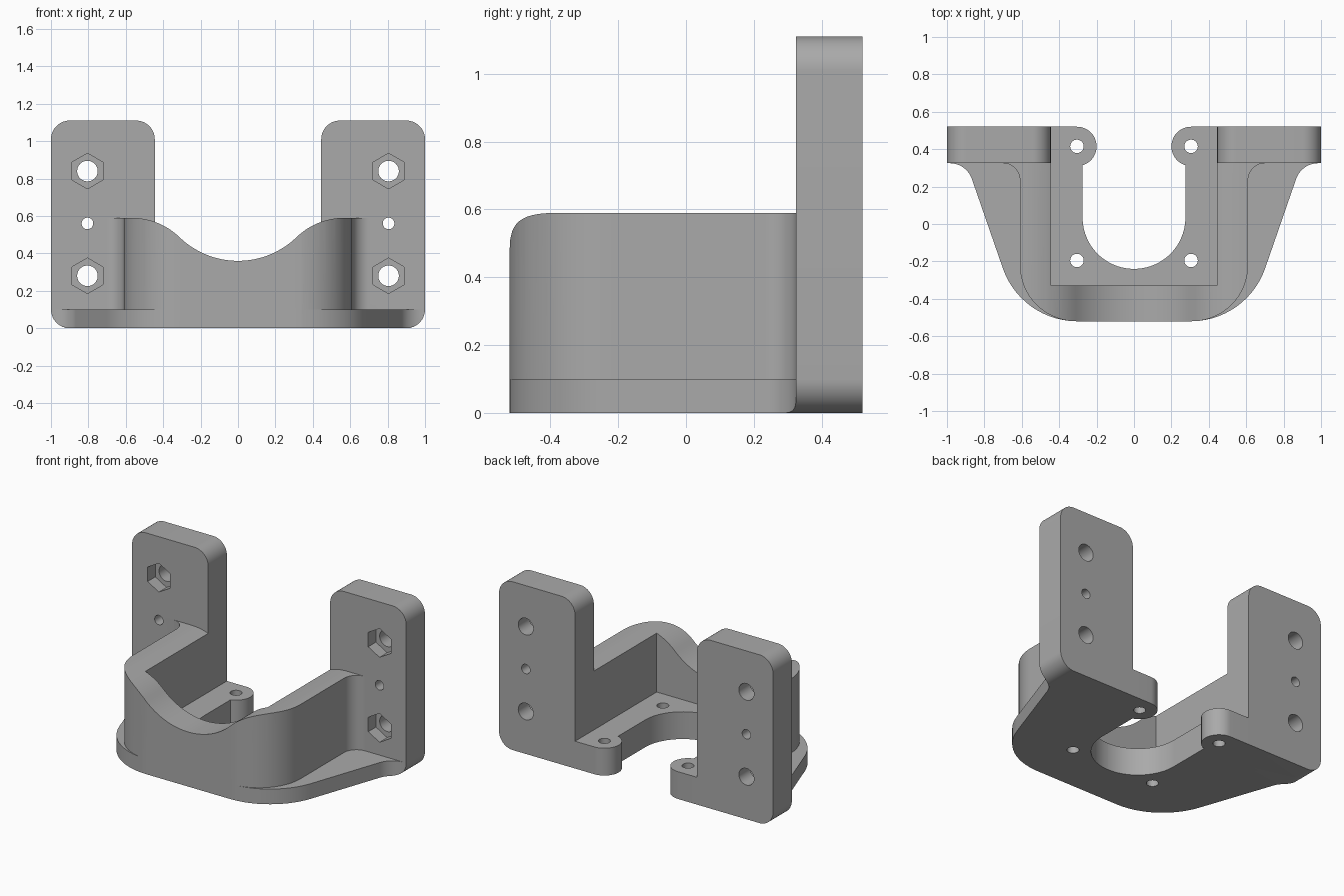
import bpy
import math
from mathutils import Vector

if "Cube" in bpy.data.objects:
    bpy.data.objects.remove(bpy.data.objects["Cube"], do_unlink=True)

grey = bpy.data.materials.new("grey plastic")
grey.use_nodes = True
grey.diffuse_color = (0.4, 0.4, 0.4, 1)
grey.node_tree.nodes["Principled BSDF"].inputs["Base Color"].default_value = (0.4, 0.4, 0.4, 1)

FLOOR, WALL_TOP, HEIGHT = 0.18, 0.59, 1.11
BACK, FACE, FRONT = 0.52, 0.325, -0.52
INNER = 0.445


def rounded(corners, steps=14):
    """Outline from (u, v, radius) corners, each replaced by a fillet arc."""
    pts = []
    for i, (u, v, r) in enumerate(corners):
        p = Vector((u, v))
        if r == 0:
            pts.append(p)
            continue
        a = (Vector(corners[i - 1][:2]) - p).normalized()
        b = (Vector(corners[(i + 1) % len(corners)][:2]) - p).normalized()
        half = a.angle(b) / 2
        centre = p + (a + b).normalized() * (r / math.sin(half))
        start = p + a * (r / math.tan(half)) - centre
        end = p + b * (r / math.tan(half)) - centre
        sweep = start.angle_signed(end)
        for k in range(steps + 1):
            t = -sweep * k / steps
            c, s = math.cos(t), math.sin(t)
            pts.append(centre + Vector((c * start.x - s * start.y, s * start.x + c * start.y)))
    return pts


def circle(u, v, r, n=40, turn=0.0):
    return [(u + r * math.cos(turn + math.tau * k / n),
             v + r * math.sin(turn + math.tau * k / n)) for k in range(n)]


def mirrored(right):
    """Close a right half outline with its reflection."""
    return right + [(-c[0], *c[1:]) for c in reversed(right)]


def prism(name, pts, lo, hi, axis="z"):
    """Extrude an outline along z (outline in xy) or along y (outline in xz)."""
    n = len(pts)
    place = (lambda u, v, w: (u, v, w)) if axis == "z" else (lambda u, v, w: (u, w, v))
    verts = [place(p[0], p[1], w) for w in (lo, hi) for p in pts]
    faces = [list(range(n)), list(range(n, 2 * n))]
    faces += [(i, (i + 1) % n, n + (i + 1) % n, n + i) for i in range(n)]
    mesh = bpy.data.meshes.new(name)
    mesh.from_pydata(verts, [], faces)
    obj = bpy.data.objects.new(name, mesh)
    bpy.context.collection.objects.link(obj)
    mesh.materials.append(grey)
    bpy.context.view_layer.objects.active = obj
    bpy.ops.object.mode_set(mode="EDIT")
    bpy.ops.mesh.select_all(action="SELECT")
    bpy.ops.mesh.normals_make_consistent(inside=False)
    bpy.ops.object.mode_set(mode="OBJECT")
    return obj


def combine(target, tool, operation):
    mod = target.modifiers.new(operation, "BOOLEAN")
    mod.operation, mod.solver, mod.object = operation, "EXACT", tool
    bpy.context.view_layer.objects.active = target
    bpy.ops.object.modifier_apply(modifier=mod.name)
    bpy.data.objects.remove(tool, do_unlink=True)


# Base flange, trimmed to the rounded lower corners of the uprights
flange = prism("base_flange", rounded(mirrored(
    [(0.998, 0.4, 0), (0.998, FACE, 0), (0.896, FACE, 0.125), (0.603, FRONT, 0.42)])), 0, 0.1)
trim = prism("flange_trim", rounded(mirrored([(0.998, 0.5, 0), (0.998, 0, 0.1)])), -1, 1, "y")
combine(flange, trim, "INTERSECT")

# Curved wall, with a dipped top edge
bracket = prism("bracket", rounded(mirrored(
    [(0.9, 0.4, 0), (0.9, FACE, 0), (0.61, FACE, 0.09), (0.61, FRONT, 0.3)])), 0, WALL_TOP + 0.1)
dip_angle, dip_r, crest_r, dip_z = math.radians(44), 0.45, 0.37, 0.36
reach = (dip_r + crest_r) * math.sin(dip_angle)
dip = []
for k in range(17):
    a = dip_angle * k / 16
    dip.append((dip_r * math.sin(a), dip_z + dip_r * (1 - math.cos(a))))
for k in range(15, -1, -1):
    a = dip_angle * k / 16
    dip.append((reach - crest_r * math.sin(a), WALL_TOP - crest_r * (1 - math.cos(a))))
half = dip[1:] + [(1.2, WALL_TOP), (1.2, 1)]
combine(bracket, prism("top_cutter", [dip[0]] + half + [(-u, v) for u, v in reversed(half)],
                       -1, 1, "y"), "DIFFERENCE")

# Square pocket inside the wall
combine(bracket, prism("pocket", mirrored([(INNER, 0.6), (INNER, -0.33)]), FLOOR, 1), "DIFFERENCE")
combine(bracket, flange, "UNION")

# U-shaped opening in the floor
combine(bracket, prism("floor_opening", rounded(mirrored(
    [(0.275, 0.6, 0), (0.275, -0.24, 0.2749)]), 24), -0.1, 0.3), "DIFFERENCE")

for side in (-1, 1):
    # Upright mounting plate
    plate = rounded([(INNER, 0, 0), (1, 0, 0.1), (1, HEIGHT, 0.1), (INNER, HEIGHT, 0.1)])
    combine(bracket, prism("upright", [(side * p[0], p[1]) for p in plate], FACE, BACK, "y"), "UNION")
    # Rounded ear beside the opening
    ear = rounded([(0.6, 0.31, 0), (0.6, BACK, 0), (0.2, BACK, 0.1049), (0.2, 0.31, 0.1049)])
    combine(bracket, prism("ear", [(side * p[0], p[1]) for p in ear], 0, FLOOR), "UNION")

for side in (-1, 1):
    # Floor screw holes
    for y in (0.415, -0.195):
        combine(bracket, prism("floor_hole", circle(side * 0.305, y, 0.036), -0.1, 0.3), "DIFFERENCE")
    # Upright bolt holes with hexagonal nut pockets, and a pin hole between
    x = side * 0.805
    for z in (0.28, 0.84):
        combine(bracket, prism("bolt_hole", circle(x, z, 0.055), 0.2, 0.7, "y"), "DIFFERENCE")
        combine(bracket, prism("nut_pocket", circle(x, z, 0.095, 6, math.pi / 6),
                               0.28, FACE + 0.08, "y"), "DIFFERENCE")
    combine(bracket, prism("pin_hole", circle(x, 0.56, 0.031), 0.2, 0.7, "y"), "DIFFERENCE")

bpy.ops.object.select_all(action="DESELECT")
bracket.select_set(True)
bpy.context.view_layer.objects.active = bracket
bpy.ops.object.shade_smooth_by_angle(angle=math.radians(30))
